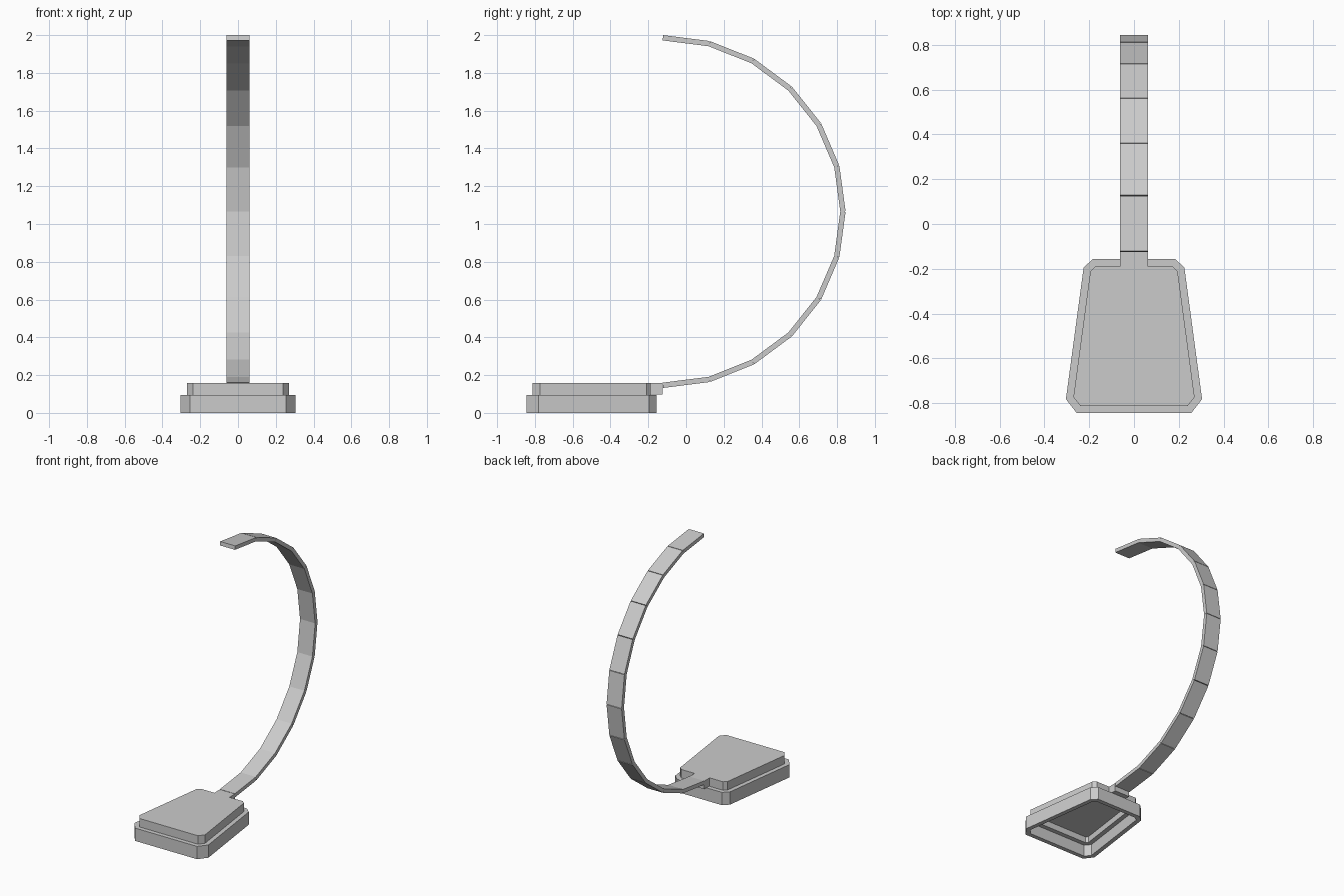
import bpy, bmesh, math
from mathutils import Matrix, Vector

if "Cube" in bpy.data.objects:
    bpy.data.objects.remove(bpy.data.objects["Cube"])

# right half of the pad outline (x, y), counter-clockwise from the front
HALF = [(0.255, -0.845), (0.304, -0.782), (0.225, -0.195), (0.185, -0.157)]
OUTLINE = [Vector(p) for p in HALF] + [Vector((-x, y)) for x, y in reversed(HALF)]


def inset(d):
    """Outline moved inwards by d, keeping edges parallel."""
    pts, n = [], len(OUTLINE)
    for i, p in enumerate(OUTLINE):
        e1 = (p - OUTLINE[i - 1]).normalized()
        e2 = (OUTLINE[(i + 1) % n] - p).normalized()
        n1, n2 = Vector((-e1.y, e1.x)), Vector((-e2.y, e2.x))
        pts.append(p + (n1 + n2) * d / (1 + n1.dot(n2)))
    return pts


def finish(name, bm):
    bmesh.ops.recalc_face_normals(bm, faces=bm.faces)
    me = bpy.data.meshes.new(name)
    bm.to_mesh(me)
    bm.free()
    ob = bpy.data.objects.new(name, me)
    bpy.context.collection.objects.link(ob)
    return ob


def loft(name, profile, closed):
    """Sweep (inset, z) steps around the outline; close the loop or cap the ends."""
    bm = bmesh.new()
    rings = [[bm.verts.new((p.x, p.y, z)) for p in inset(d)] for d, z in profile]
    pairs = list(zip(rings, rings[1:])) + ([(rings[-1], rings[0])] if closed else [])
    for a, b in pairs:
        for i in range(len(a)):
            j = (i + 1) % len(a)
            bm.faces.new((a[i], a[j], b[j], b[i]))
    if not closed:
        bm.faces.new(rings[0])
        bm.faces.new(rings[-1])
    return finish(name, bm)


def add_box(bm, centre, size, tilt=0.0):
    m = Matrix.Translation(centre) @ Matrix.Rotation(tilt, 4, 'X') @ Matrix.Diagonal((*size, 1))
    bmesh.ops.create_cube(bm, size=1, matrix=m)


# hollow lower rim and the recessed cap above it
loft("pad_rim", [(0, 0), (0, 0.095), (0.032, 0.095), (0.032, 0)], True)
loft("pad_cap", [(0.032, 0.158), (0.032, 0.085), (0.065, 0.085), (0.065, 0.13)], False)

# tab joining cap to band
bm = bmesh.new()
add_box(bm, (0, -0.165, 0.128), (0.124, 0.08, 0.06))
finish("band_tab", bm)

# band: twelve flat links around half an ellipse
bm = bmesh.new()
LINKS = 12
path = [Vector((0, -0.123 + 0.954 * math.sin(math.pi * i / LINKS),
                1.066 - 0.92 * math.cos(math.pi * i / LINKS))) for i in range(LINKS + 1)]
for a, b in zip(path, path[1:]):
    d = b - a
    add_box(bm, (a + b) / 2, (0.124, d.length, 0.028), math.atan2(d.z, d.y))
finish("band_links", bm)
